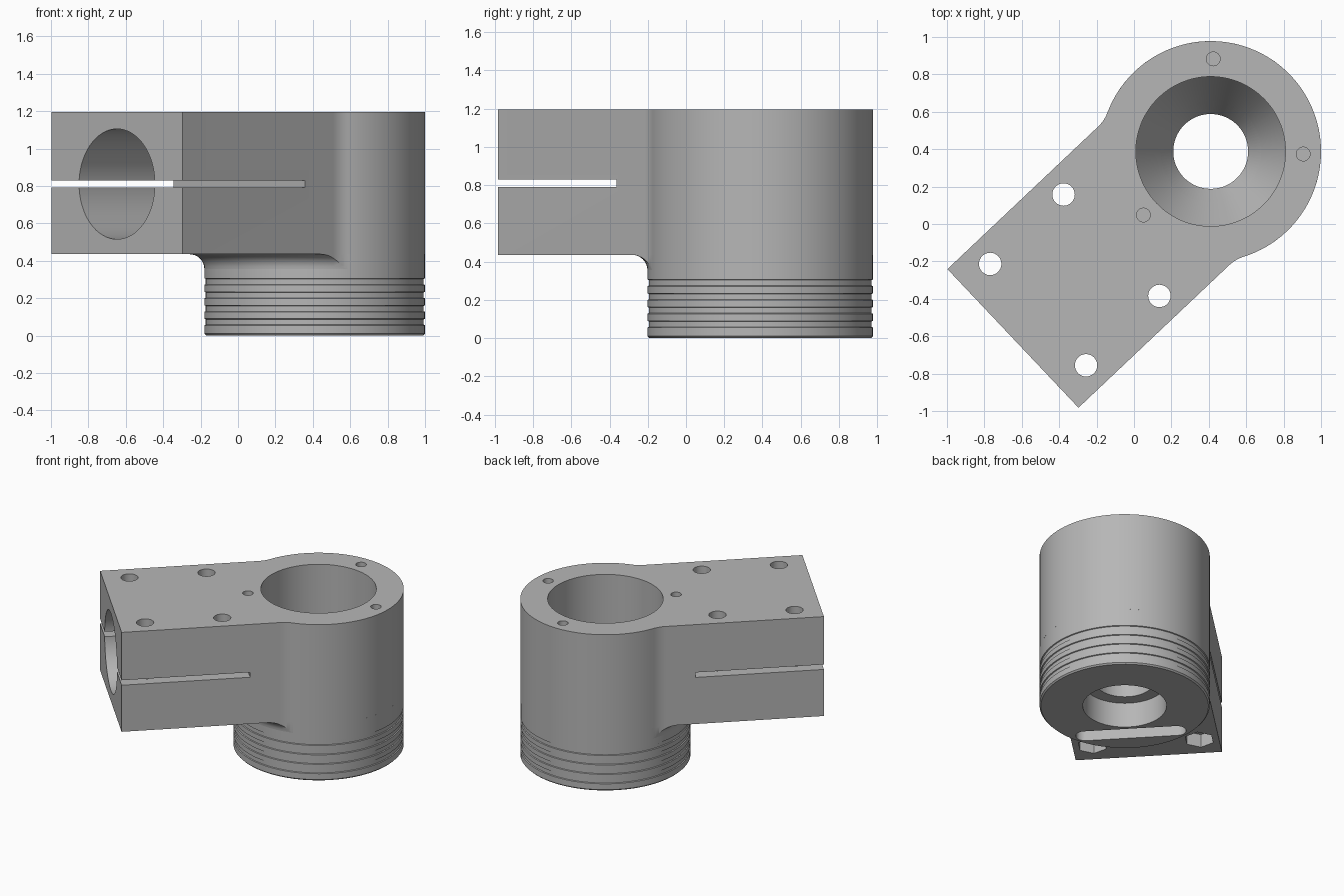
import bpy, bmesh, math
from mathutils import Matrix, Vector

cube = bpy.data.objects.get("Cube")
if cube:
    bpy.data.objects.remove(cube, do_unlink=True)

# Main sizes; local frame: barrel axis at the origin, arm along -x
TOP, ARM_Z = 1.195, 0.435
R, HALF, END, BLEND = 0.59, 0.51, -1.455, 0.2
BORE_Z = 0.81
PLACE = Matrix.Translation((0.41, 0.388, 0)) @ Matrix.Rotation(math.radians(43.4), 4, "Z")

grey = bpy.data.materials.new("machined_grey")
grey.use_nodes = True
COLOUR = (0.47, 0.47, 0.47, 1)
grey.diffuse_color = COLOUR
grey.node_tree.nodes["Principled BSDF"].inputs["Base Color"].default_value = COLOUR


def finish(name, bm):
    bmesh.ops.remove_doubles(bm, verts=bm.verts, dist=1e-5)
    bmesh.ops.recalc_face_normals(bm, faces=bm.faces)
    mesh = bpy.data.meshes.new(name)
    bm.to_mesh(mesh)
    bm.free()
    ob = bpy.data.objects.new(name, mesh)
    mesh.materials.append(grey)
    bpy.context.collection.objects.link(ob)
    ob.matrix_world = PLACE
    return ob


def prism(name, points, z0, z1):
    bm = bmesh.new()
    face = bm.faces.new([bm.verts.new((x, y, z0)) for x, y in points])
    up = bmesh.ops.extrude_face_region(bm, geom=[face])["geom"]
    bmesh.ops.translate(bm, vec=Vector((0, 0, z1 - z0)),
                        verts=[v for v in up if isinstance(v, bmesh.types.BMVert)])
    return finish(name, bm)


def lathe(name, profile, closed=False):
    bm = bmesh.new()
    verts = [bm.verts.new((r, 0, z)) for r, z in profile]
    pairs = list(zip(verts, verts[1:])) + ([(verts[-1], verts[0])] if closed else [])
    edges = [bm.edges.new(p) for p in pairs]
    bmesh.ops.spin(bm, geom=verts + edges, cent=(0, 0, 0), axis=(0, 0, 1),
                   angle=math.tau, steps=96, use_merge=False)
    return finish(name, bm)


def arc(cx, cy, r, a0, a1, n):
    return [(cx + r * math.cos(a0 + (a1 - a0) * i / n),
             cy + r * math.sin(a0 + (a1 - a0) * i / n)) for i in range(n + 1)]


def circle(cx, cy, r, n=32, turn=0):
    return arc(cx, cy, r, turn, turn + math.tau, n)[:-1]


def boolean(ob, tool, operation="DIFFERENCE"):
    mod = ob.modifiers.new("cut", "BOOLEAN")
    mod.object, mod.operation, mod.solver = tool, operation, "EXACT"
    bpy.context.view_layer.update()
    bpy.context.view_layer.objects.active = ob
    bpy.ops.object.modifier_apply(modifier=mod.name)


# Plan outline: arm sides blended into the round barrel
by = HALF + BLEND
bx = -math.sqrt((R + BLEND) ** 2 - by ** 2)
meet = math.atan2(by, bx)
blend = arc(bx, by, BLEND, meet - math.pi, -math.pi / 2, 10)
arm_plan = blend + [(END, HALF), (END, -HALF)] + [(x, -y) for x, y in reversed(blend)]
body_plan = arm_plan + arc(0, 0, R, -meet, meet, 72)[1:-1]
body = prism("clamp_body", body_plan, ARM_Z, TOP)

# Lower barrel with a chamfered foot and four shallow grooves
profile = [(0, 0), (R - 0.01, 0), (R, 0.01)]
for i in range(4):
    z = 0.055 + i * 0.072
    profile += [(R, z), (R - 0.007, z + 0.003), (R - 0.007, z + 0.032), (R, z + 0.035)]
barrel = lathe("lower_barrel", profile + [(R, ARM_Z), (0, ARM_Z)])

# Curved corner between the barrel and the underside of the arm
f = 0.08
ring = [(R - 0.01, ARM_Z), (R - 0.01, ARM_Z - f)]
ring += arc(R + f, ARM_Z - f, f, math.pi, math.pi / 2, 8)
corner = lathe("underarm_fillet", ring, closed=True)
limit = prism("fillet_limit", arm_plan, 0.2, 0.6)
boolean(corner, limit, "INTERSECT")

# Stepped and tapered centre hole
centre_hole = lathe("centre_hole_cutter", [(0, -0.1), (0.29, -0.1), (0.29, 0.19), (0.2, 0.19),
                                           (0.2, 0.32), (0.4, 0.65), (0.4, 1.4), (0, 1.4)])

# Clamp bore along the arm and the split through its walls
bore = prism("clamp_bore_cutter", circle(0, 0, 0.295, 64), 0, 1)
bore.data.transform(Matrix.Translation((END - 0.14, 0, BORE_Z)) @
                    Matrix.Rotation(math.pi / 2, 4, "Y"))
split = prism("split_cutter", [(END - 0.1, -1), (-0.555, -1), (-0.555, 1), (END - 0.1, 1)],
              BORE_Z - 0.019, BORE_Z + 0.019)

# Bolt holes with hexagonal nut pockets, and three small holes in the top rim
body_cutters = [bore, split]
for u in (-0.73, -1.27):
    for v in (-0.373, 0.373):
        body_cutters.append(prism("bolt_cutter", circle(u, v, 0.06), 0.2, 1.4))
        body_cutters.append(prism("nut_cutter", circle(u, v, 0.105, 6), 0.2, ARM_Z + 0.1))
for degrees in (45, -45, 180):
    a = math.radians(degrees)
    body_cutters.append(prism("rim_hole_cutter",
                              circle(0.495 * math.cos(a), 0.495 * math.sin(a), 0.037, 24),
                              TOP - 0.15, 1.4))

# Rounded slot in the foot
h = math.pi / 2
slot_plan = arc(-0.38, 0.32, 0.065, 0, math.pi, 10) + arc(-0.38, -0.32, 0.065, -math.pi, 0, 10)
slot = prism("foot_slot_cutter", slot_plan, -0.1, 0.15)

for tool in [centre_hole] + body_cutters:
    boolean(body, tool)
for tool in (centre_hole, slot):
    boolean(barrel, tool)
# The two near nut pockets also pass through the curved corner
for tool in body_cutters[2:6]:
    boolean(corner, tool)

for tool in [limit, centre_hole, slot] + body_cutters:
    bpy.data.objects.remove(tool, do_unlink=True)

# Smooth round walls, keep machined edges sharp
bpy.ops.object.select_all(action="DESELECT")
for ob in (body, barrel, corner):
    ob.select_set(True)
bpy.context.view_layer.objects.active = body
bpy.ops.object.shade_smooth_by_angle(angle=math.radians(25))
